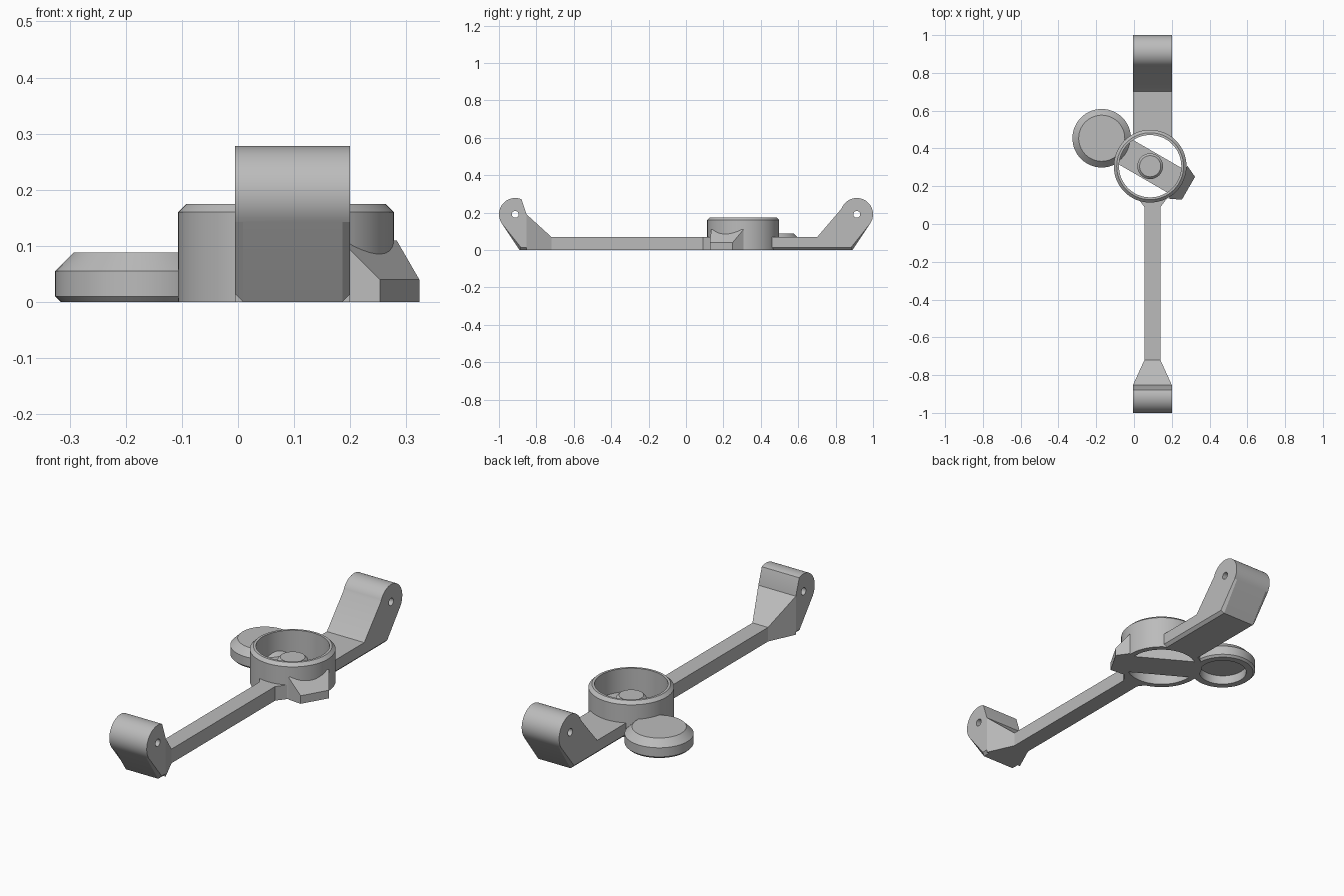
import bpy, bmesh, math
from mathutils import Vector, Matrix

if "Cube" in bpy.data.objects:
    bpy.data.objects.remove(bpy.data.objects["Cube"], do_unlink=True)

# One plain grey for the whole model
grey = bpy.data.materials.new("plain_grey")
grey.use_nodes = True
GREY = (0.5, 0.5, 0.5, 1)
grey.diffuse_color = GREY
for node in grey.node_tree.nodes:
    if node.type == 'BSDF_PRINCIPLED':
        node.inputs["Base Color"].default_value = GREY

HUB = Vector((0.0855, 0.306, 0))          # centre of the ring
ARM_X, ARM_HALF = 0.0975, 0.1025          # arm centre line and half width
RAIL_HALF, RAIL_TOP = 0.0425, 0.07
EYE_Y, EYE_Z, EYE_R = 0.913, 0.191, 0.087  # pivot eyes at both ends
LEVER = Matrix.Translation(HUB) @ Matrix.Rotation(math.radians(-30), 4, 'Z')


def finish(name, bm, matrix=None):
    bmesh.ops.recalc_face_normals(bm, faces=bm.faces)
    mesh = bpy.data.meshes.new(name)
    bm.to_mesh(mesh)
    bm.free()
    if matrix:
        mesh.transform(matrix)
    mesh.materials.append(grey)
    obj = bpy.data.objects.new(name, mesh)
    bpy.context.collection.objects.link(obj)
    return obj


def activate(obj):
    bpy.ops.object.select_all(action='DESELECT')
    obj.select_set(True)
    bpy.context.view_layer.objects.active = obj


def lathe(name, profile, matrix, closed=False, steps=64):
    bm = bmesh.new()
    verts = [bm.verts.new((r, 0, z)) for r, z in profile]
    pairs = list(zip(verts, verts[1:]))
    if closed:
        pairs.append((verts[-1], verts[0]))
    edges = [bm.edges.new(p) for p in pairs]
    bmesh.ops.spin(bm, geom=verts + edges, cent=(0, 0, 0), axis=(0, 0, 1),
                   angle=math.tau, steps=steps, use_duplicate=False)
    bmesh.ops.remove_doubles(bm, verts=bm.verts, dist=0.0001)
    return finish(name, bm, matrix)


def hull(name, sections, matrix=None):
    """Convex solid through sections of (position, half width, height)."""
    bm = bmesh.new()
    for pos, half, top in sections:
        for side in (-half, half):
            for z in (0, top):
                bm.verts.new((pos, side, z))
    bmesh.ops.convex_hull(bm, input=bm.verts)
    bmesh.ops.dissolve_limit(bm, angle_limit=0.01, verts=bm.verts, edges=bm.edges)
    return finish(name, bm, matrix)


def arm_block(name, profile, sign):
    """Side profile (y, z) extruded across the arm, lower edges chamfered."""
    bm = bmesh.new()
    rows = [[bm.verts.new((ARM_X + s * ARM_HALF, sign * y, z)) for y, z in profile]
            for s in (-1, 1)]
    bm.faces.new(rows[0])
    bm.faces.new(rows[1])
    n = len(profile)
    for i in range(n):
        j = (i + 1) % n
        bm.faces.new((rows[0][i], rows[0][j], rows[1][j], rows[1][i]))
    lower = [bm.edges.get((row[i], row[i + 1])) for row in rows for i in (0, 1)]
    bmesh.ops.bevel(bm, geom=lower, offset=0.014, segments=1, affect='EDGES')
    return finish(name, bm)


def cut(obj, radius, depth, matrix):
    bm = bmesh.new()
    bmesh.ops.create_cone(bm, cap_ends=True, segments=64, radius1=radius,
                          radius2=radius, depth=depth)
    cutter = finish("cutter", bm, matrix)
    cutter.hide_render = True
    mod = obj.modifiers.new("cut", 'BOOLEAN')
    mod.operation, mod.solver, mod.object = 'DIFFERENCE', 'EXACT', cutter
    activate(obj)
    bpy.ops.object.modifier_apply(modifier=mod.name)
    bpy.data.objects.remove(cutter, do_unlink=True)


def eye_arc(start, end, steps=24):
    return [(EYE_Y + EYE_R * math.cos(a), EYE_Z + EYE_R * math.sin(a))
            for a in (math.radians(start + (end - start) * i / steps)
                      for i in range(steps + 1))]


# Arms with the pivot eyes
rear_arm = arm_block("rear_arm", [(0.4, 0), (0.89, 0)] + eye_arc(-33.7, 160)
                     + [(0.702, RAIL_TOP), (0.4, RAIL_TOP)], 1)
front_arm = arm_block("front_arm", [(0.852, 0), (0.89, 0)] + eye_arc(-33.7, 113)
                      + [(0.852, 0.19)], -1)
cut(rear_arm, 0.175, 1, Matrix.Translation(HUB))
for arm, sign in ((rear_arm, 1), (front_arm, -1)):
    cut(arm, 0.018, 1, Matrix.Translation((ARM_X, sign * EYE_Y, EYE_Z))
        @ Matrix.Rotation(math.pi / 2, 4, 'Y'))

# Rail from the front arm to the ring, widening at both ends
along_y = Matrix.Translation((ARM_X, 0, 0)) @ Matrix.Rotation(math.pi / 2, 4, 'Z')
hull("rail", [(-0.72, RAIL_HALF, RAIL_TOP), (0.14, RAIL_HALF, RAIL_TOP)], along_y)
hull("front_arm_flare", [(-0.852, ARM_HALF, 0.19), (-0.72, RAIL_HALF, RAIL_TOP)], along_y)
hull("rail_fillet", [(0.09, RAIL_HALF, RAIL_TOP), (0.115, 0.053, RAIL_TOP),
                     (0.14, 0.08, RAIL_TOP)], along_y)

# Open ring with a chamfered rim
lathe("ring", [(0.165, 0), (0.1925, 0), (0.1925, 0.16), (0.177, 0.175), (0.165, 0.175)],
      Matrix.Translation(HUB), closed=True)

# Slanted cross bar with hub, outer tab and hollow side cup
hull("cross_bar", [(-0.175, 0.075, 0.06), (0.18, 0.075, 0.06)], LEVER)
hull("outer_tab", [(0.17, 0.1, 0.11), (0.234, 0.07, 0.04)], LEVER)
lathe("hub", [(0, 0.05), (0.068, 0.05), (0.068, 0.108), (0.056, 0.12), (0, 0.12)],
      Matrix.Translation(HUB))
lathe("side_cup", [(0, 0.045), (0.112, 0.045), (0.112, 0), (0.145, 0), (0.155, 0.01),
                   (0.155, 0.055), (0.122, 0.088), (0, 0.088)],
      LEVER @ Matrix.Translation((-0.296, 0, 0)))

# Smooth round surfaces, crisp edges
for obj in bpy.context.collection.objects:
    if obj.type == 'MESH' and grey.name in obj.data.materials:
        activate(obj)
        bpy.ops.object.shade_smooth_by_angle(angle=math.radians(25))
